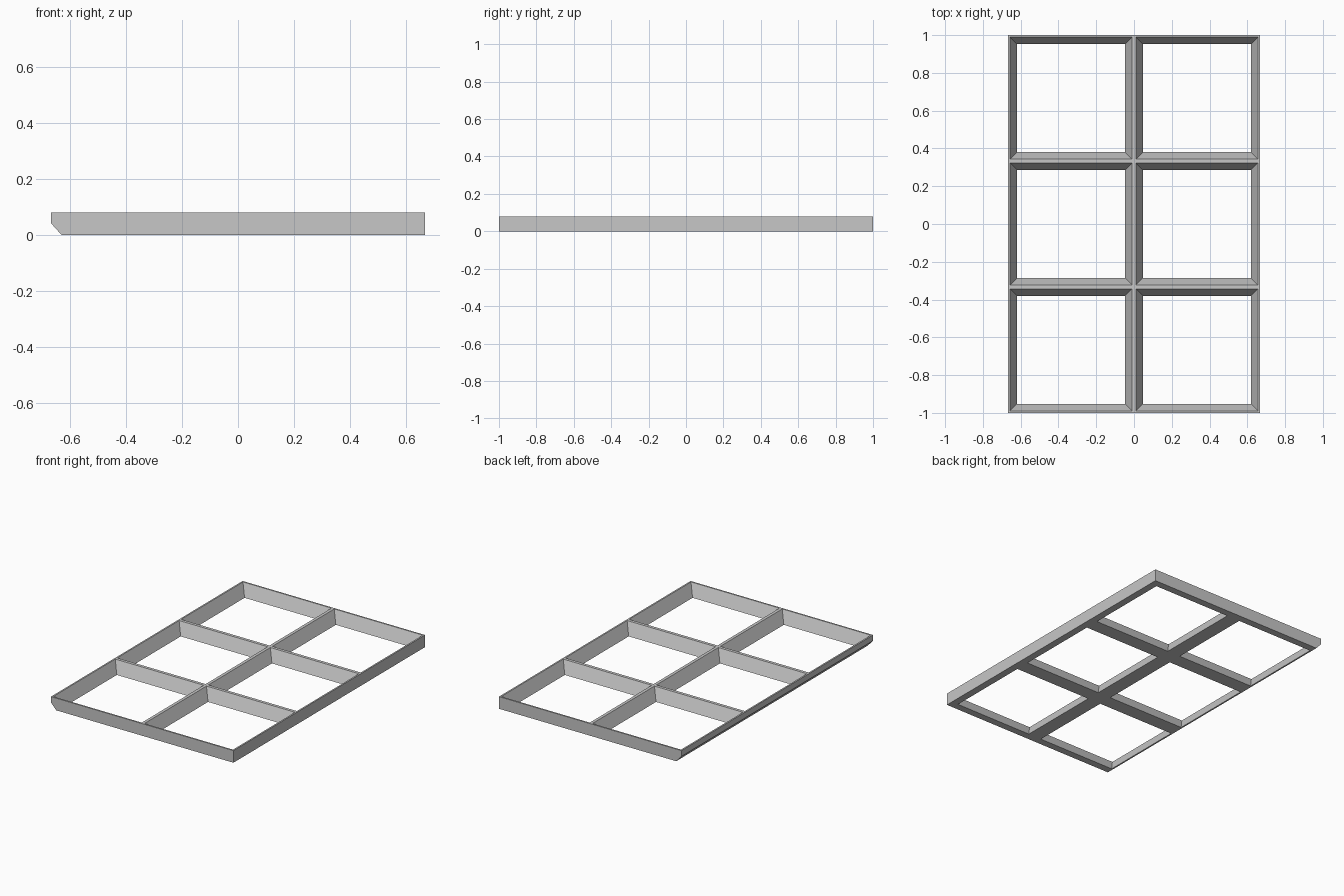
import bpy
import bmesh
from mathutils import Vector

if "Cube" in bpy.data.objects:
    bpy.data.objects.remove(bpy.data.objects["Cube"], do_unlink=True)

COLS, ROWS = 2, 3
PITCH = 2 / ROWS
HEIGHT = 0.08
TOP_HALF, BOTTOM_HALF = 0.323, 0.285   # half openings of each tapered pocket
CHAMFER_X, CHAMFER_Z = 0.038, 0.042

grey = bpy.data.materials.new("light grey")
grey.use_nodes = True
colour = (0.57, 0.57, 0.57, 1)
grey.diffuse_color = colour
grey.node_tree.nodes["Principled BSDF"].inputs["Base Color"].default_value = colour

bm = bmesh.new()


def square(cx, cy, half, z):
    corners = ((-1, -1), (1, -1), (1, 1), (-1, 1))
    return [bm.verts.new((cx + half * sx, cy + half * sy, z)) for sx, sy in corners]


# Each cell: bottom rim, sloping pocket walls and top lip
for col in range(COLS):
    for row in range(ROWS):
        cx = (col - (COLS - 1) / 2) * PITCH
        cy = (row - (ROWS - 1) / 2) * PITCH
        rings = [square(cx, cy, PITCH / 2, 0),
                 square(cx, cy, BOTTOM_HALF, 0),
                 square(cx, cy, TOP_HALF, HEIGHT),
                 square(cx, cy, PITCH / 2, HEIGHT)]
        for a, b in zip(rings, rings[1:]):
            for i in range(4):
                j = (i + 1) % 4
                bm.faces.new((a[i], a[j], b[j], b[i]))

# Join the cells and close the outer sides
bmesh.ops.remove_doubles(bm, verts=bm.verts[:], dist=0.0005)
bmesh.ops.bridge_loops(bm, edges=[e for e in bm.edges if e.is_boundary])
bmesh.ops.recalc_face_normals(bm, faces=bm.faces[:])

# Chamfer along the lower edge of the right side
left_edge = -COLS * PITCH / 2
bmesh.ops.bisect_plane(bm, geom=bm.verts[:] + bm.edges[:] + bm.faces[:], dist=1e-5,
                       plane_co=Vector((left_edge + CHAMFER_X, 0, 0)),
                       plane_no=Vector((-CHAMFER_Z, 0, -CHAMFER_X)).normalized(),
                       clear_outer=True)
bmesh.ops.holes_fill(bm, edges=[e for e in bm.edges if e.is_boundary], sides=0)
bmesh.ops.recalc_face_normals(bm, faces=bm.faces[:])

mesh = bpy.data.meshes.new("grid_frame")
bm.to_mesh(mesh)
bm.free()
mesh.materials.append(grey)
frame = bpy.data.objects.new("grid_frame", mesh)
bpy.context.collection.objects.link(frame)
